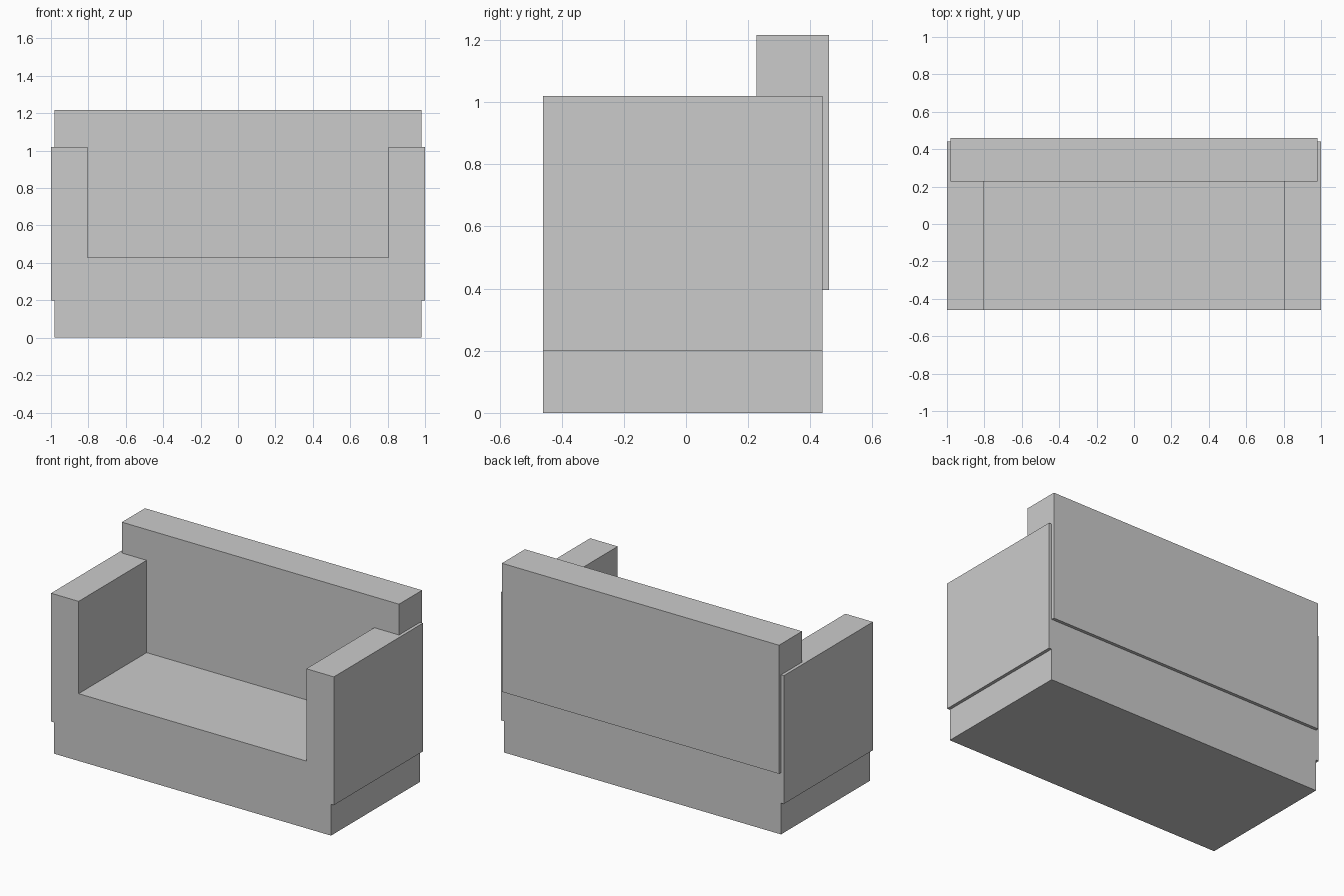
import bpy
import bmesh
from mathutils import Vector

if "Cube" in bpy.data.objects:
    bpy.data.objects.remove(bpy.data.objects["Cube"])


def extrude_profile(name, profile, y0, y1):
    """Extrude an (x, z) outline from y0 to y1."""
    bm = bmesh.new()
    face = bm.faces.new([bm.verts.new((x, y0, z)) for x, z in profile])
    ext = bmesh.ops.extrude_face_region(bm, geom=[face])
    verts = [g for g in ext["geom"] if isinstance(g, bmesh.types.BMVert)]
    bmesh.ops.translate(bm, verts=verts, vec=Vector((0, y1 - y0, 0)))
    bmesh.ops.recalc_face_normals(bm, faces=bm.faces)
    mesh = bpy.data.meshes.new(name)
    bm.to_mesh(mesh)
    bm.free()
    obj = bpy.data.objects.new(name, mesh)
    bpy.context.collection.objects.link(obj)
    return obj


# Base, seat and both armrests: one U-shaped front outline, mirrored in x
half = [(0.98, 0.0), (0.98, 0.2), (1.0, 0.2), (1.0, 1.02), (0.805, 1.02), (0.805, 0.43)]
outline = half + [(-x, z) for x, z in reversed(half)]
extrude_profile("seat_and_armrests", outline, -0.46, 0.44)

# Backrest: slab set into the frame, overhanging slightly at the rear
back = [(0.98, 0.395), (0.98, 1.217), (-0.98, 1.217), (-0.98, 0.395)]
extrude_profile("backrest", back, 0.227, 0.46)
